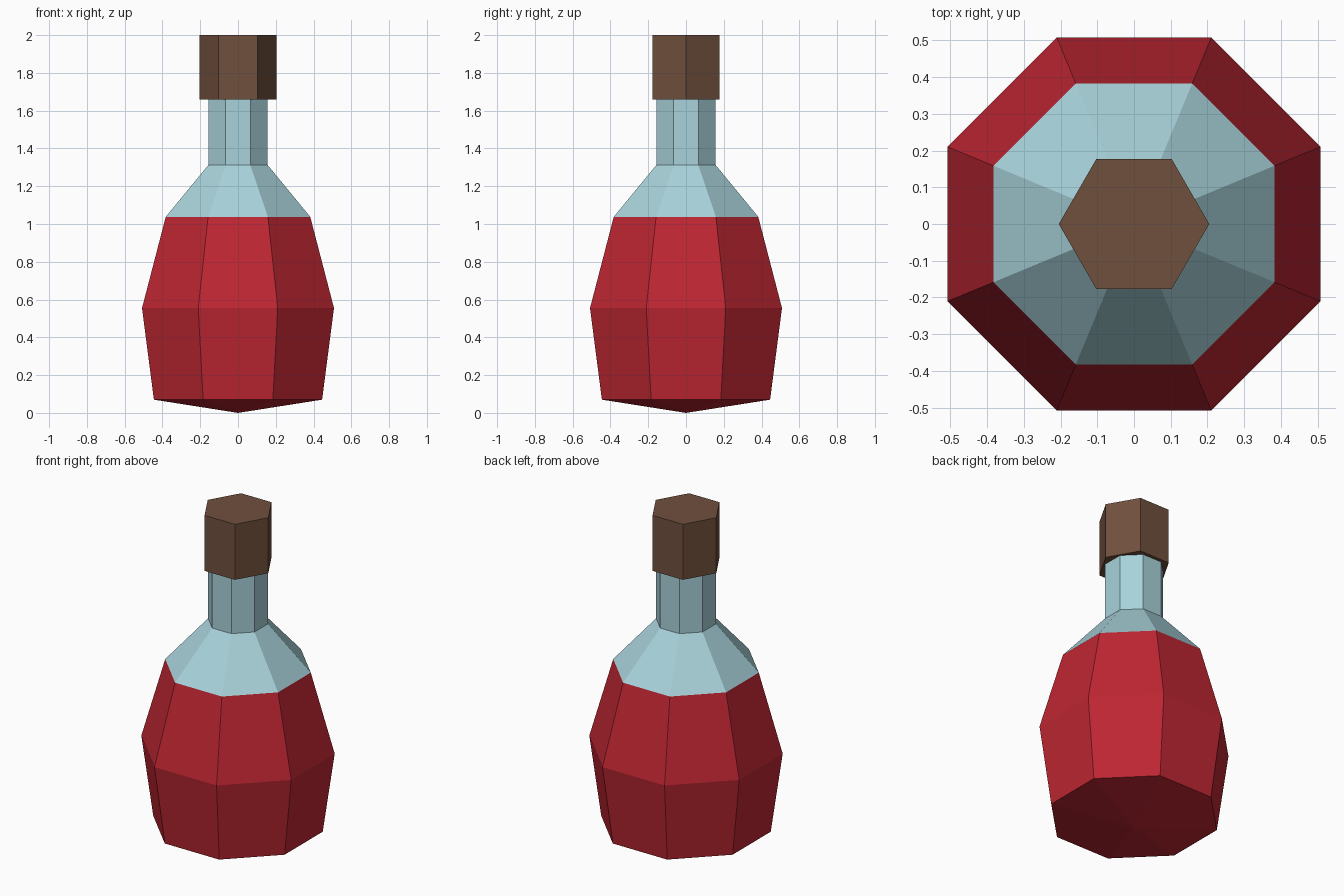
import bpy, bmesh, math

if "Cube" in bpy.data.objects:
    bpy.data.objects.remove(bpy.data.objects["Cube"])


def material(name, rgb):
    # sRGB bytes to linear
    lin = [((c / 255 + 0.055) / 1.055) ** 2.4 for c in rgb]
    m = bpy.data.materials.new(name)
    m.diffuse_color = (*lin, 1)
    m.use_nodes = True
    m.node_tree.nodes["Principled BSDF"].inputs["Base Color"].default_value = m.diffuse_color
    return m


red = material("red_liquid", (190, 38, 50))
glass = material("pale_glass", (168, 210, 218))
brown = material("cork_brown", (112, 80, 61))


def lathe(name, sides, turn, profile, mats, rule=lambda z: 0):
    """Faceted solid from (radius, z) rings; radius 0 makes a point."""
    bm = bmesh.new()
    rings = []
    for r, z in profile:
        n = 1 if r == 0 else sides
        rings.append([bm.verts.new((r * math.cos(turn + math.tau * i / sides),
                                    r * math.sin(turn + math.tau * i / sides), z))
                      for i in range(n)])
    for a, b in zip(rings, rings[1:]):
        for i in range(sides):
            j = (i + 1) % sides
            if len(a) == 1:
                bm.faces.new((a[0], b[j], b[i]))
            else:
                bm.faces.new((a[i], a[j], b[j], b[i]))
    for ring in (rings[0], rings[-1]):
        if len(ring) > 1:
            bm.faces.new(ring)
    bmesh.ops.recalc_face_normals(bm, faces=bm.faces[:])
    for f in bm.faces:
        f.material_index = rule(f.calc_center_median().z)
    me = bpy.data.meshes.new(name)
    bm.to_mesh(me)
    bm.free()
    for m in mats:
        me.materials.append(m)
    ob = bpy.data.objects.new(name, me)
    bpy.context.collection.objects.link(ob)
    return ob


# Eight-sided bottle, pointed base, red up to the liquid level
lathe("bottle", 8, math.pi / 8,
      [(0, 0), (0.482, 0.07), (0.55, 0.555), (0.414, 1.038), (0.17, 1.312), (0.17, 1.67)],
      [red, glass], lambda z: 0 if z < 1.04 else 1)

# Six-sided stopper
lathe("cork", 6, 0, [(0.205, 1.66), (0.205, 2.0)], [brown])
